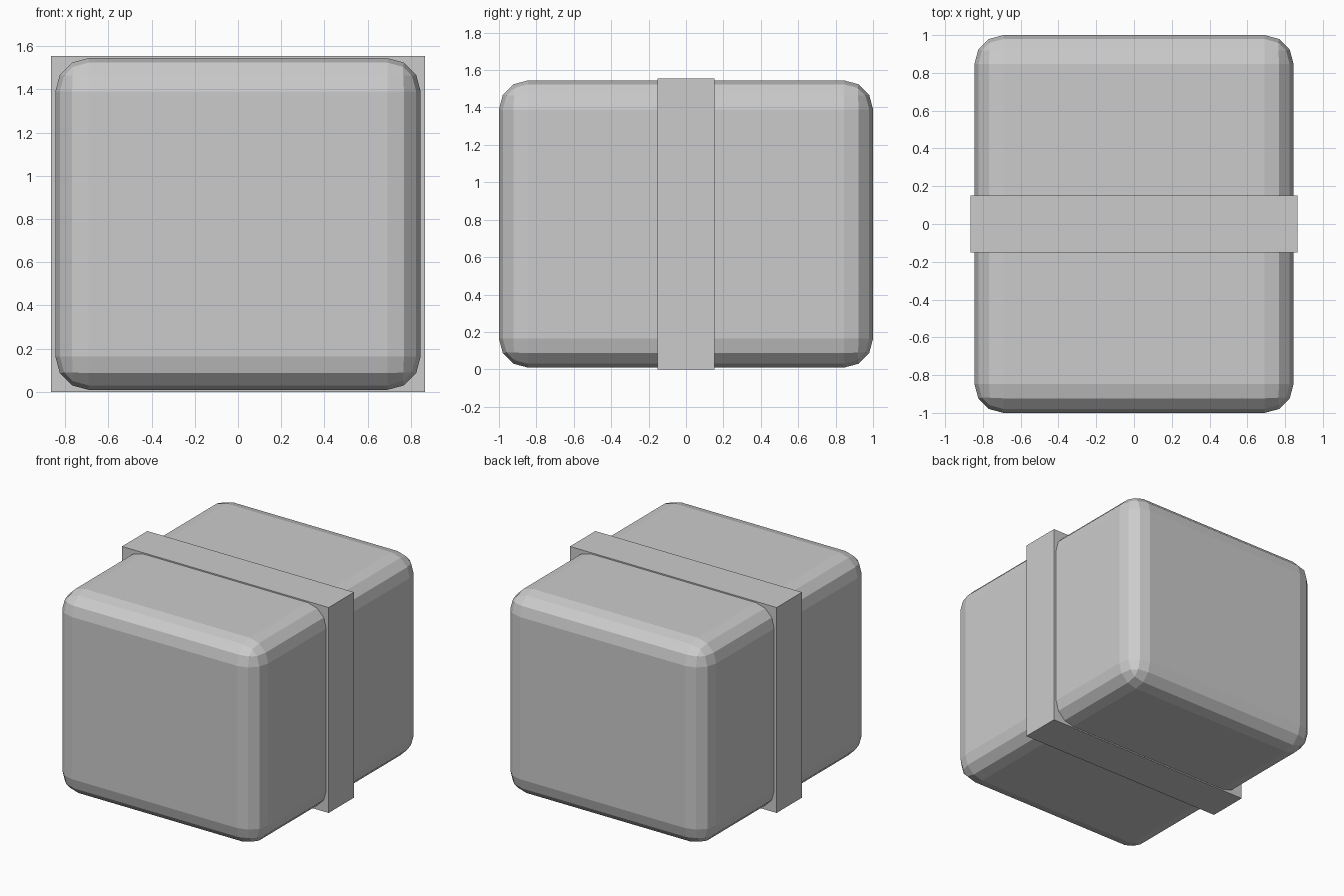
import bpy

if "Cube" in bpy.data.objects:
    bpy.data.objects.remove(bpy.data.objects["Cube"])


def box(name, size, z_mid):
    bpy.ops.mesh.primitive_cube_add(size=1, location=(0, 0, z_mid))
    ob = bpy.context.object
    ob.name = name
    ob.scale = size
    bpy.ops.object.transform_apply(location=False, rotation=False, scale=True)
    return ob


MID = 0.777

# Rounded body with faceted edges
body = box("body", (1.69, 2.0, 1.535), MID)
bevel = body.modifiers.new("rounded_edges", 'BEVEL')
bevel.width = 0.154
bevel.segments = 3
bevel.limit_method = 'NONE'

# Square band wrapped around the middle
box("middle_band", (1.73, 0.304, 1.554), MID)
